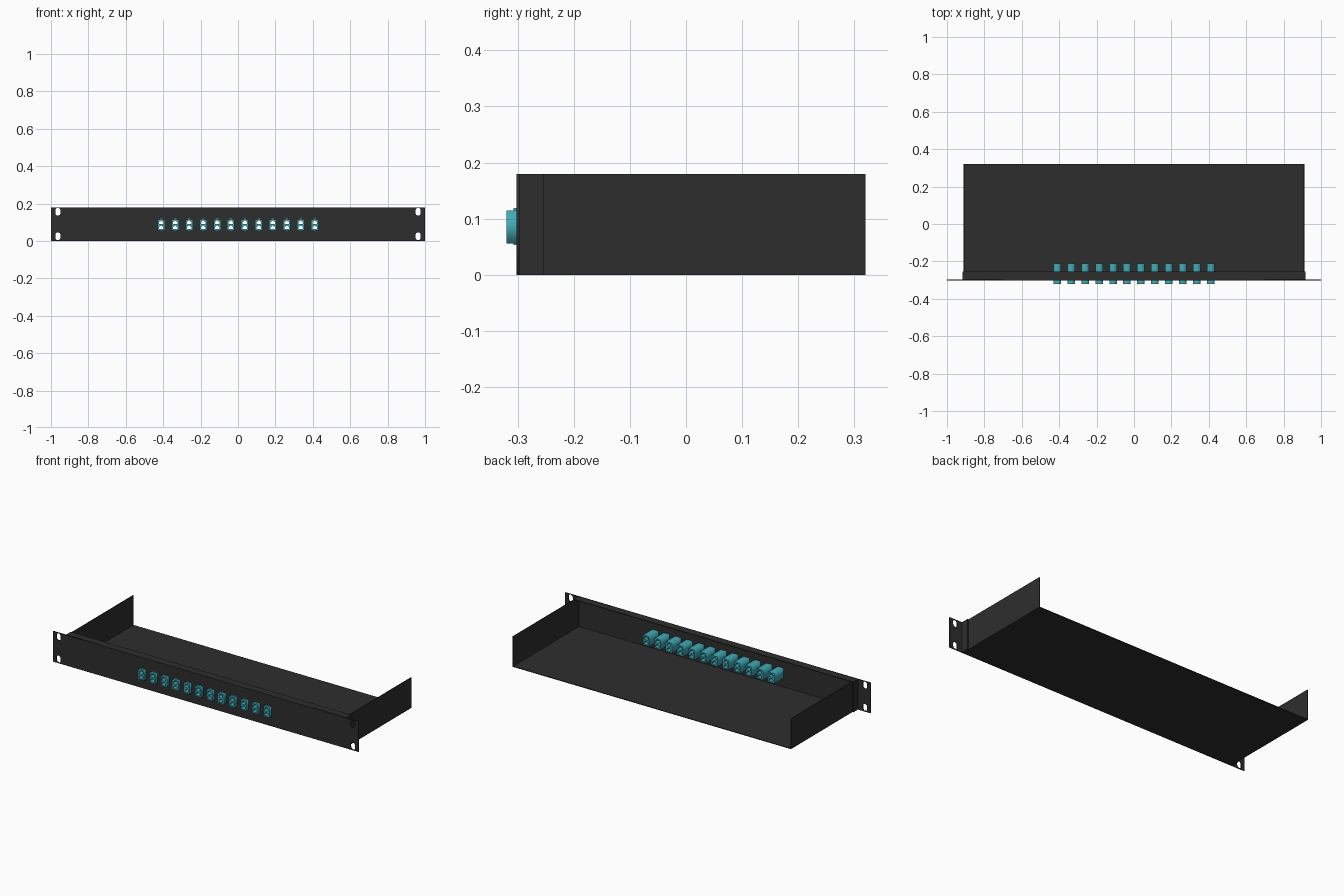
import bpy
import math
from mathutils import Matrix

if "Cube" in bpy.data.objects:
    bpy.data.objects.remove(bpy.data.objects["Cube"], do_unlink=True)


def material(name, rgb):
    m = bpy.data.materials.new(name)
    m.use_nodes = True
    m.diffuse_color = (*rgb, 1)
    m.node_tree.nodes["Principled BSDF"].inputs["Base Color"].default_value = (*rgb, 1)
    return m


black = material("black_steel", (0.027, 0.027, 0.027))
teal = material("teal_plastic", (0.053, 0.41, 0.48))


def add(name, mesh, x=0):
    ob = bpy.data.objects.new(name, mesh)
    ob.location.x = x
    bpy.context.scene.collection.objects.link(ob)
    return ob


def box_mesh(name, xs, ys, zs, mat):
    """Axis-aligned box between the given limits."""
    verts = [(x, y, z) for x in xs for y in ys for z in zs]
    faces = [(0, 1, 3, 2), (4, 6, 7, 5), (0, 4, 5, 1),
             (2, 3, 7, 6), (0, 2, 6, 4), (1, 5, 7, 3)]
    mesh = bpy.data.meshes.new(name)
    mesh.from_pydata(verts, [], faces)
    mesh.materials.append(mat)
    return mesh


def plate_mesh(name, loops, y0, y1, mat):
    """Extrude an outline with holes, drawn in x and z, from y0 to y1."""
    curve = bpy.data.curves.new(name, "CURVE")
    curve.dimensions = "2D"
    curve.fill_mode = "BOTH"
    curve.extrude = (y1 - y0) / 2
    for loop in loops:
        sp = curve.splines.new("POLY")
        sp.points.add(len(loop) - 1)
        for p, (x, z) in zip(sp.points, loop):
            p.co = (x, z, 0, 1)
        sp.use_cyclic_u = True
    helper = add(name + "_outline", curve)
    bpy.context.view_layer.update()
    graph = bpy.context.evaluated_depsgraph_get()
    mesh = bpy.data.meshes.new_from_object(helper.evaluated_get(graph))
    bpy.data.objects.remove(helper, do_unlink=True)
    mesh.transform(Matrix.Translation((0, (y0 + y1) / 2, 0))
                   @ Matrix.Rotation(math.pi / 2, 4, "X"))
    mesh.name = name
    mesh.materials.clear()
    mesh.materials.append(mat)
    return mesh


def rect(cx, w, z0, z1):
    return [(cx - w / 2, z0), (cx + w / 2, z0), (cx + w / 2, z1), (cx - w / 2, z1)]


def slot(cx, cz, r, straight, n=8):
    """Upright slot with round ends."""
    pts = []
    for end in (0, 1):
        for i in range(n + 1):
            a = math.pi * (end + i / n)
            shift = straight / 2 * (1 - 2 * end)
            pts.append((cx + r * math.cos(a), cz + shift + r * math.sin(a)))
    return pts


def port(z):
    """Port opening with a key notch on top."""
    w, k, h, n = 0.012, 0.005, 0.015, 0.019
    return [(-w, z), (w, z), (w, z + h), (k, z + h),
            (k, z + n), (-k, z + n), (-k, z + h), (-w, z + h)]


H, WALL = 0.18, 0.004
FRONT, PANEL_BACK, LIP_BACK, REAR = -0.302, -0.297, -0.254, 0.32
ports_x = [-0.41 + 0.0745 * i for i in range(12)]

# Front panel with mounting slots and adapter openings
loops = [rect(0, 2, 0, H)]
loops += [slot(sx * 0.963, z, 0.014, 0.014) for sx in (-1, 1) for z in (0.025, 0.156)]
loops += [rect(x, 0.04, 0.056, 0.115) for x in ports_x]
add("front_panel", plate_mesh("front_panel", loops, FRONT, PANEL_BACK, black))

# Folded lip behind the panel
add("top_lip", box_mesh("top_lip", (-0.917, 0.917), (PANEL_BACK, LIP_BACK),
                        (H - WALL, H), black))

# Open tray
add("tray_floor", box_mesh("tray_floor", (-0.907, 0.907), (PANEL_BACK, REAR),
                           (0, WALL), black))
for side, s in (("left", 1), ("right", -1)):
    add(side + "_lip", box_mesh(side + "_lip", sorted((s * 0.907, s * 0.917)),
                                (PANEL_BACK, LIP_BACK), (0, H - WALL), black))
    add(side + "_wall", box_mesh(side + "_wall", sorted((s * 0.907, s * 0.911)),
                                 (LIP_BACK, REAR), (0, H), black))

# Row of duplex adapters with retaining clips
body = plate_mesh("adapter", [rect(0, 0.04, 0.056, 0.115), port(0.063), port(0.090)],
                  -0.32, -0.211, teal)
clips = [box_mesh("adapter_clip", (-0.007, 0.007), (-0.307, FRONT), zs, teal)
         for zs in ((0.053, 0.056), (0.115, 0.119))]
for x in ports_x:
    add("adapter", body, x)
    for clip in clips:
        add("adapter_clip", clip, x)
